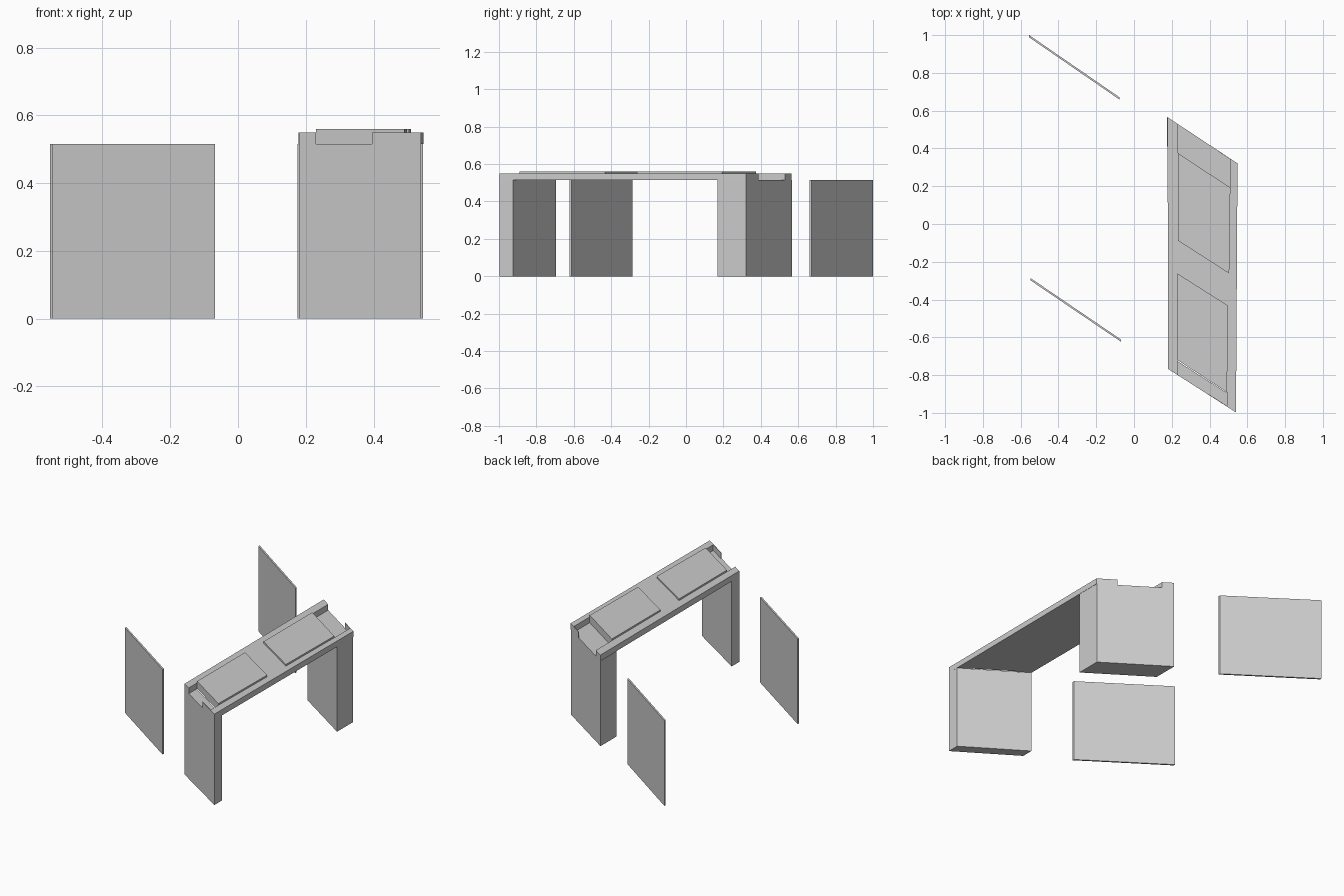
import bpy, bmesh

if "Cube" in bpy.data.objects:
    bpy.data.objects.remove(bpy.data.objects["Cube"])

LEG_TOP, SLAB_TOP, PAD_TOP = 0.515, 0.55, 0.56


def prism(name, outline, z0, z1):
    """Extrude a plan outline (x, y points) from z0 to z1."""
    bm = bmesh.new()
    face = bm.faces.new([bm.verts.new((x, y, z0)) for x, y in outline])
    top = bmesh.ops.extrude_face_region(bm, geom=[face])["geom"]
    verts = [g for g in top if isinstance(g, bmesh.types.BMVert)]
    bmesh.ops.translate(bm, verts=verts, vec=(0, 0, z1 - z0))
    bmesh.ops.recalc_face_normals(bm, faces=bm.faces[:])
    mesh = bpy.data.meshes.new(name)
    bm.to_mesh(mesh)
    bm.free()
    obj = bpy.data.objects.new(name, mesh)
    bpy.context.collection.objects.link(obj)
    return obj


def slanted(name, a, b, depth, z0, z1):
    """Slanted wall from plan point a to b, with depth measured along y."""
    return prism(name, [a, b, (b[0], b[1] + depth), (a[0], a[1] + depth)], z0, z1)


# Points along the slanted front and back ends of the slab
def front_end(x):
    return (x, -0.767 - (x - 0.18) * 0.64)


def back_end(x):
    return (x, 0.565 - (x - 0.178) * 0.66)


# Slab with an open notch at each end between the two side rails
prism("slab", [
    front_end(0.18), front_end(0.23), (0.23, -0.72), (0.492, -0.89),
    front_end(0.492), front_end(0.54), back_end(0.548), back_end(0.51),
    (0.51, 0.192), (0.234, 0.375), back_end(0.234), back_end(0.178)],
    LEG_TOP, SLAB_TOP)

# Two legs
slanted("front_leg", front_end(0.18), front_end(0.54), 0.073, 0, LEG_TOP)
slanted("back_leg", back_end(0.176), back_end(0.546), -0.155, 0, LEG_TOP)

# Thin lips partly closing the notches
slanted("front_lip", front_end(0.395), front_end(0.492), 0.004, LEG_TOP, SLAB_TOP)
slanted("back_lip", back_end(0.447), back_end(0.51), -0.004, LEG_TOP, SLAB_TOP)

# Raised pads on the slab
prism("front_pad", [(0.23, -0.72), (0.492, -0.89), (0.499, -0.433), (0.23, -0.262)],
      SLAB_TOP, PAD_TOP)
prism("back_pad", [(0.233, -0.088), (0.504, -0.262), (0.51, 0.192), (0.234, 0.375)],
      SLAB_TOP, PAD_TOP)

# Free-standing thin panels
slanted("back_panel", (-0.555, 1.0), (-0.077, 0.671), -0.012, 0, LEG_TOP)
slanted("front_panel", (-0.547, -0.287), (-0.068, -0.612), -0.012, 0, LEG_TOP)
